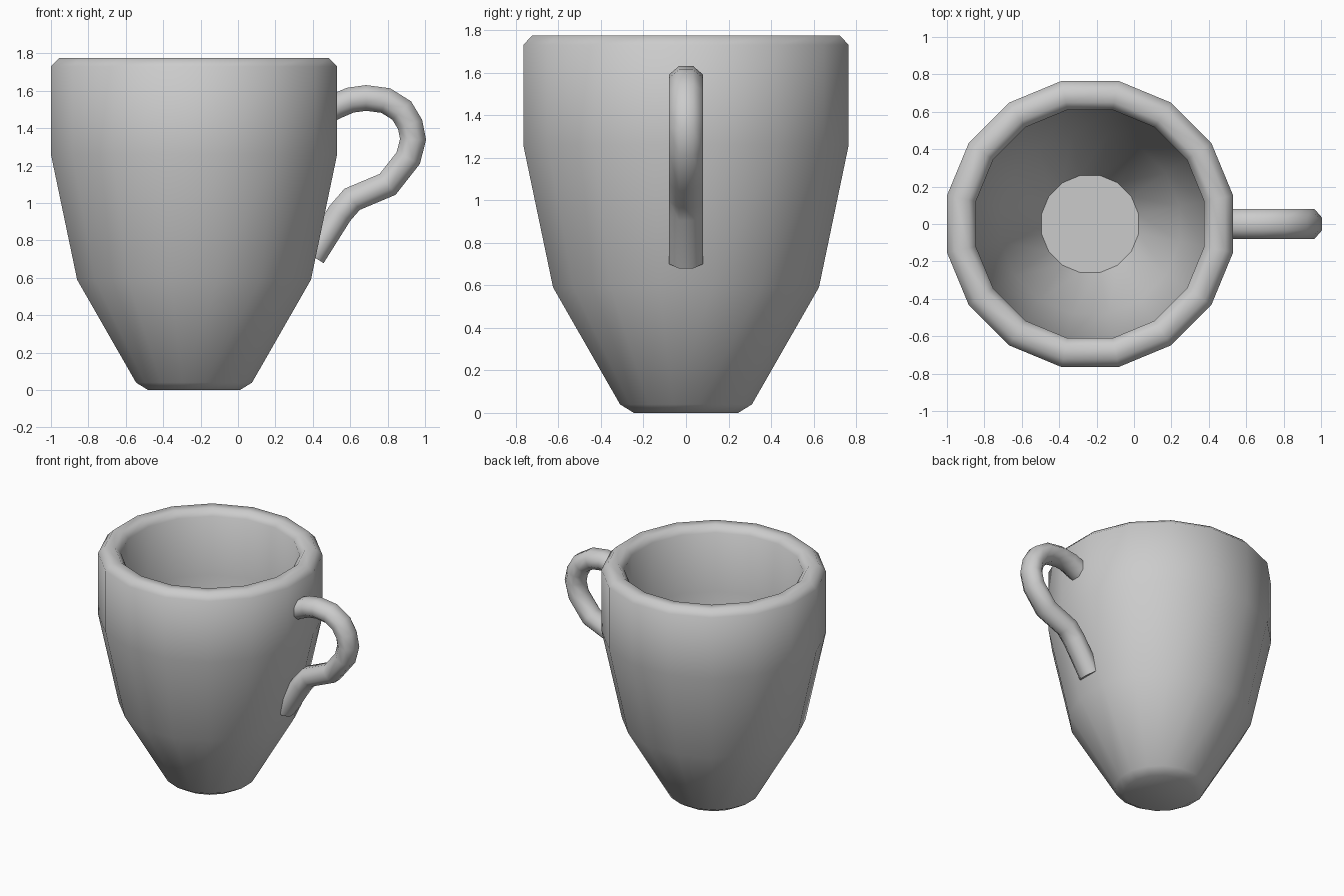
import bpy, bmesh, math
from mathutils import Vector

if "Cube" in bpy.data.objects:
    bpy.data.objects.remove(bpy.data.objects["Cube"])


def skin(name, rings, angle):
    """Bridge equal-sized rings of points, cap both ends, shade smooth."""
    bm = bmesh.new()
    loops = [[bm.verts.new(p) for p in ring] for ring in rings]
    n = len(loops[0])
    for a, b in zip(loops, loops[1:]):
        for i in range(n):
            j = (i + 1) % n
            bm.faces.new((a[i], a[j], b[j], b[i]))
    bm.faces.new(loops[0][::-1])
    bm.faces.new(loops[-1])
    bmesh.ops.recalc_face_normals(bm, faces=bm.faces)
    mesh = bpy.data.meshes.new(name)
    bm.to_mesh(mesh)
    bm.free()
    obj = bpy.data.objects.new(name, mesh)
    bpy.context.collection.objects.link(obj)
    bpy.context.view_layer.objects.active = obj
    obj.select_set(True)
    bpy.ops.object.shade_smooth_by_angle(angle=math.radians(angle))
    obj.select_set(False)
    return obj


# Cup body: 16-sided wall, outside from base to rim, then down the inside
SIDES = 16
CENTRE_X = -0.235
profile = [(0.245, 0.0), (0.31, 0.04), (0.625, 0.59), (0.765, 1.26),
           (0.765, 1.73), (0.722, 1.775), (0.65, 1.775), (0.61, 1.73),
           (0.61, 1.28), (0.48, 0.64), (0.26, 0.20)]
rings = []
for apothem, z in profile:
    r = apothem / math.cos(math.pi / SIDES)
    rings.append([(CENTRE_X + r * math.cos((i + 0.5) * math.tau / SIDES),
                   r * math.sin((i + 0.5) * math.tau / SIDES), z)
                  for i in range(SIDES)])
skin("cup_body", rings, 50)

# Handle: eight-sided tube swept along a path in the xz plane
path = [Vector((x, 0, z)) for x, z in [
    (0.46, 1.485), (0.53, 1.52), (0.60, 1.55), (0.685, 1.562), (0.79, 1.548),
    (0.875, 1.495), (0.92, 1.42), (0.936, 1.34), (0.91, 1.24), (0.80, 1.10),
    (0.61, 1.02), (0.545, 0.945), (0.40, 0.715)]]
HALF_Y, HALF_IN = 0.08, 0.068
rings = []
for k, p in enumerate(path):
    before = (p - path[k - 1]).normalized() if k else None
    after = (path[k + 1] - p).normalized() if k < len(path) - 1 else None
    before, after = before or after, after or before
    tangent = (before + after).normalized()
    side = Vector((-tangent.z, 0, tangent.x)) / tangent.dot(after)
    ring = []
    for i in range(8):
        a = (i + 0.5) * math.tau / 8
        s = 1 / math.cos(math.pi / 8)
        ring.append(p + side * (HALF_IN * s * math.cos(a))
                    + Vector((0, HALF_Y * s * math.sin(a), 0)))
    rings.append(ring)
skin("handle", rings, 60)
